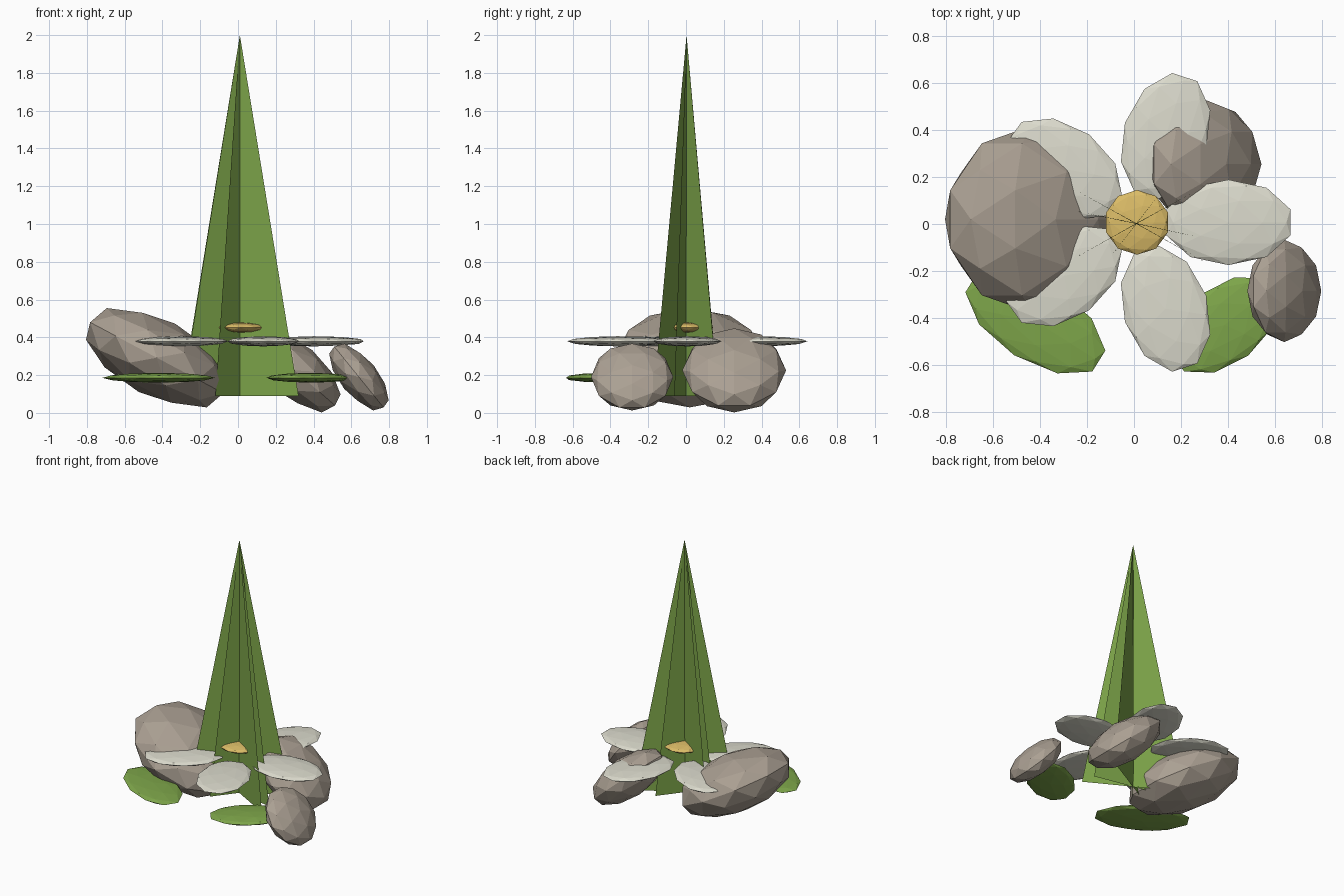
import bpy
import bmesh
import math
from mathutils import Matrix

if "Cube" in bpy.data.objects:
    bpy.data.objects.remove(bpy.data.objects["Cube"])


def material(name, srgb):
    m = bpy.data.materials.new(name)
    m.diffuse_color = [((c / 255 + 0.055) / 1.055) ** 2.4 for c in srgb] + [1]
    m.use_nodes = True
    m.node_tree.nodes["Principled BSDF"].inputs["Base Color"].default_value = m.diffuse_color
    return m


green = material("leaf green", (126, 166, 74))
white = material("petal white", (220, 219, 205))
yellow = material("pollen yellow", (219, 188, 103))
stone = material("stone grey", (171, 160, 147))


def add_object(name, bm, mat):
    mesh = bpy.data.meshes.new(name)
    bm.to_mesh(mesh)
    bm.free()
    mesh.materials.append(mat)
    ob = bpy.data.objects.new(name, mesh)
    bpy.context.collection.objects.link(ob)
    return ob


def blob(name, centre, radii, mat, turn=0, tilt=0):
    """Faceted ellipsoid: scaled, tilted down toward +x, then turned about z."""
    bm = bmesh.new()
    bmesh.ops.create_icosphere(bm, subdivisions=2, radius=1)
    bm.transform(Matrix.Translation(centre)
                 @ Matrix.Rotation(math.radians(turn), 4, 'Z')
                 @ Matrix.Rotation(math.radians(tilt), 4, 'Y')
                 @ Matrix.Diagonal((*radii, 1)))
    return add_object(name, bm, mat)


def blade(name, angle, half_width):
    """Upright flat triangle through the central axis."""
    c, s = math.cos(math.radians(angle)), math.sin(math.radians(angle))
    bm = bmesh.new()
    pts = [(0.01 - c * half_width, -s * half_width, 0.09),
           (0.01 + c * half_width, s * half_width, 0.09), (0.01, 0.003, 2)]
    bm.faces.new([bm.verts.new(p) for p in pts])
    return add_object(name, bm, green)


# Tall crossed grass blades
for i, (angle, width) in enumerate([(29, 0.35), (-29, 0.355), (-128, 0.21), (-12, 0.3)]):
    blade(f"grass_blade_{i + 1}", angle, width)

# Flower: five petals around a flat centre
for i in range(5):
    a = math.radians(72 * i)
    blob(f"petal_{i + 1}", (0.015 + 0.387 * math.cos(a), 0.007 + 0.387 * math.sin(a), 0.379),
         (0.277, 0.182, 0.027), white, turn=72 * i)
blob("flower_centre", (0.013, 0.007, 0.452), (0.138, 0.138, 0.027), yellow)

# Low leaves
blob("left_leaf", (-0.42, -0.415, 0.186), (0.335, 0.17, 0.026), green, turn=-32)
blob("right_leaf", (0.385, -0.43, 0.186), (0.27, 0.165, 0.026), green, turn=38)

# Tilted stones
blob("large_stone", (-0.43, 0.02, 0.292), (0.42, 0.4, 0.205), stone, tilt=28)
blob("back_stone", (0.30, 0.255, 0.225), (0.298, 0.275, 0.142), stone, tilt=41)
blob("front_stone", (0.64, -0.285, 0.19), (0.218, 0.218, 0.1), stone, tilt=51)
